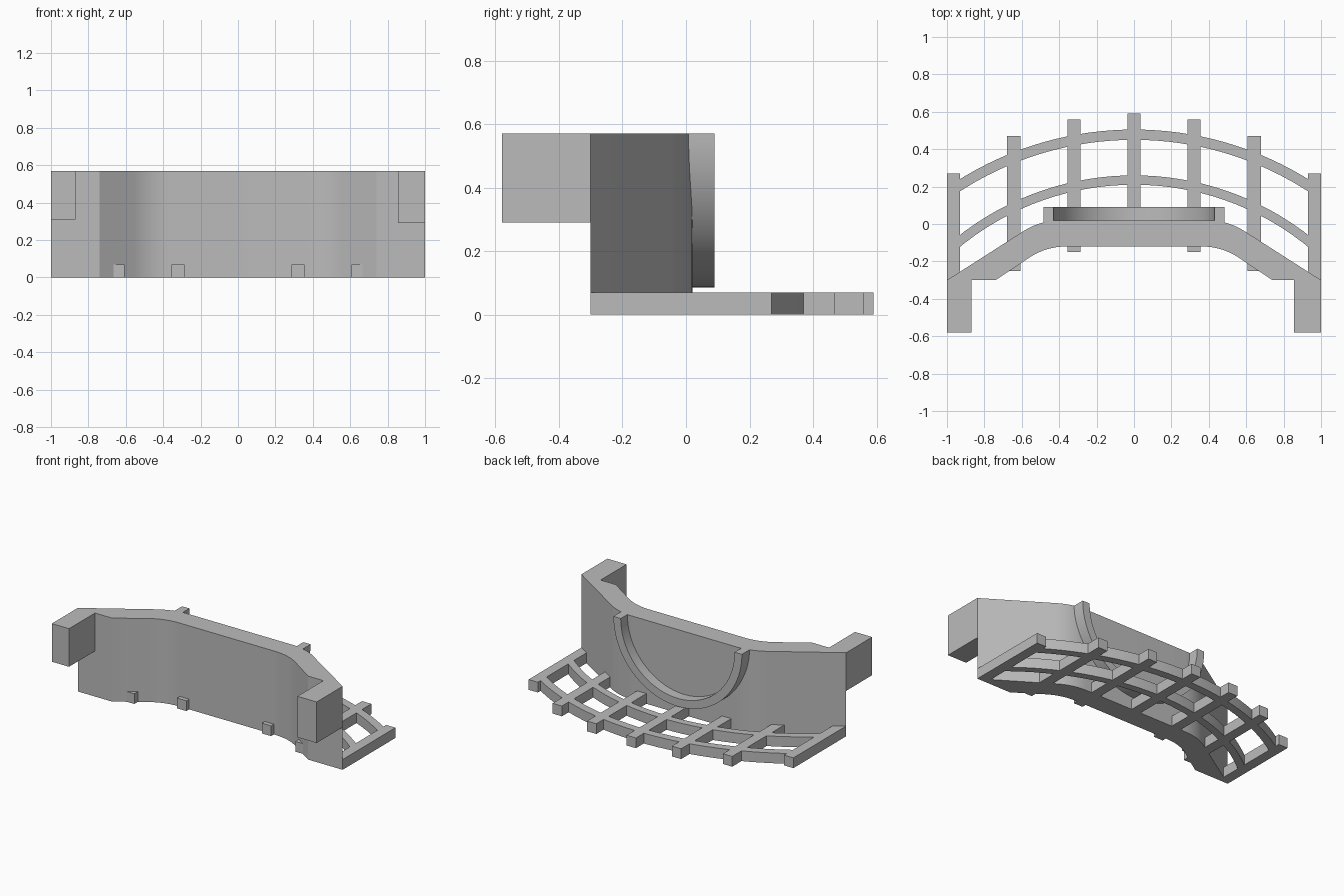
import bpy, bmesh, math
from mathutils import Vector

cube = bpy.data.objects.get("Cube")
if cube:
    bpy.data.objects.remove(cube, do_unlink=True)

grey = bpy.data.materials.new("plain_grey")
grey.use_nodes = True
grey.diffuse_color = (0.5, 0.5, 0.5, 1)
grey.node_tree.nodes["Principled BSDF"].inputs["Base Color"].default_value = (0.5, 0.5, 0.5, 1)

TOP = 0.57      # height of the wall
SLAT = 0.07     # thickness of the lattice


def extrude(name, outline, offset, smooth=False):
    """Solid from a closed 3D outline pushed along an offset."""
    bm = bmesh.new()
    face = bm.faces.new([bm.verts.new(p) for p in outline])
    new = bmesh.ops.extrude_face_region(bm, geom=[face])["geom"]
    bmesh.ops.translate(bm, vec=offset, verts=[v for v in new if isinstance(v, bmesh.types.BMVert)])
    bmesh.ops.recalc_face_normals(bm, faces=bm.faces)
    mesh = bpy.data.meshes.new(name)
    bm.to_mesh(mesh)
    bm.free()
    mesh.materials.append(grey)
    obj = bpy.data.objects.new(name, mesh)
    bpy.context.collection.objects.link(obj)
    if smooth:
        bpy.ops.object.select_all(action="DESELECT")
        obj.select_set(True)
        bpy.context.view_layer.objects.active = obj
        bpy.ops.object.shade_smooth_by_angle(angle=math.radians(30))
    return obj


def box(name, x0, x1, y0, y1, z0, z1):
    extrude(name, [(x0, y0, z0), (x1, y0, z0), (x1, y1, z0), (x0, y1, z0)], (0, 0, z1 - z0))


def rounded(prev, corner, nxt, reach, steps=10):
    """Points of a soft curve that replaces a corner."""
    c = Vector(corner)
    a = c + (Vector(prev) - c).normalized() * reach
    b = c + (Vector(nxt) - c).normalized() * reach
    return [a * (1 - t) ** 2 + c * 2 * t * (1 - t) + b * t * t
            for t in (i / steps for i in range(steps + 1))]


def mirrored(points):
    return [(-p[0], p[1]) for p in reversed(points)]


# Bent wall with softened corners
back = [(-1, -0.3)] + rounded((-1, -0.3), (-0.50, 0.02), (0, 0.02), 0.11)
front = [(-0.74, -0.3)] + rounded((-0.74, -0.3), (-0.47, -0.12), (0, -0.12), 0.11)
plan = back + mirrored(back) + [(-x, y) for x, y in front] + front[::-1]
extrude("wall", [(x, y, 0) for x, y in plan], (0, 0, TOP), True)

# Hanging end blocks
box("right_end_block", -1, -0.87, -0.58, -0.3, 0.31, TOP)
box("left_end_block", 0.855, 1, -0.58, -0.3, 0.29, TOP)

# Half ring on the back of the wall
angles = [math.pi * (1 + i / 48) for i in range(49)]
ring = [(0.485 * math.cos(a), 0.485 * math.sin(a)) for a in angles]
ring += [(0.43 * math.cos(a), 0.43 * math.sin(a)) for a in reversed(angles)]
extrude("half_ring", [(x, -0.04, TOP + z) for x, z in ring], (0, 0.13, 0), True)

# Straight lattice bars
box("center_bar", -0.035, 0.035, -0.05, 0.59, 0, SLAT)
for label, x, y0, y1 in (("inner_bar", 0.32, -0.15, 0.56),
                         ("middle_bar", 0.643, -0.25, 0.47),
                         ("end_bar", 0.965, -0.3, 0.27)):
    for side, s in (("left", 1), ("right", -1)):
        box(f"{side}_{label}", s * x - 0.035, s * x + 0.035, y0, y1, 0, SLAT)

# Curved lattice bars sharing one center
xs = [0.965 * (i / 16 - 1) for i in range(33)]
for name, outer, inner in (("outer_curved_bar", 1.765, 1.71), ("inner_curved_bar", 1.52, 1.47)):
    arc = [(x, math.sqrt(outer ** 2 - x * x) - 1.26, 0) for x in xs]
    arc += [(x, math.sqrt(inner ** 2 - x * x) - 1.26, 0) for x in reversed(xs)]
    extrude(name, arc, (0, 0, SLAT), True)
